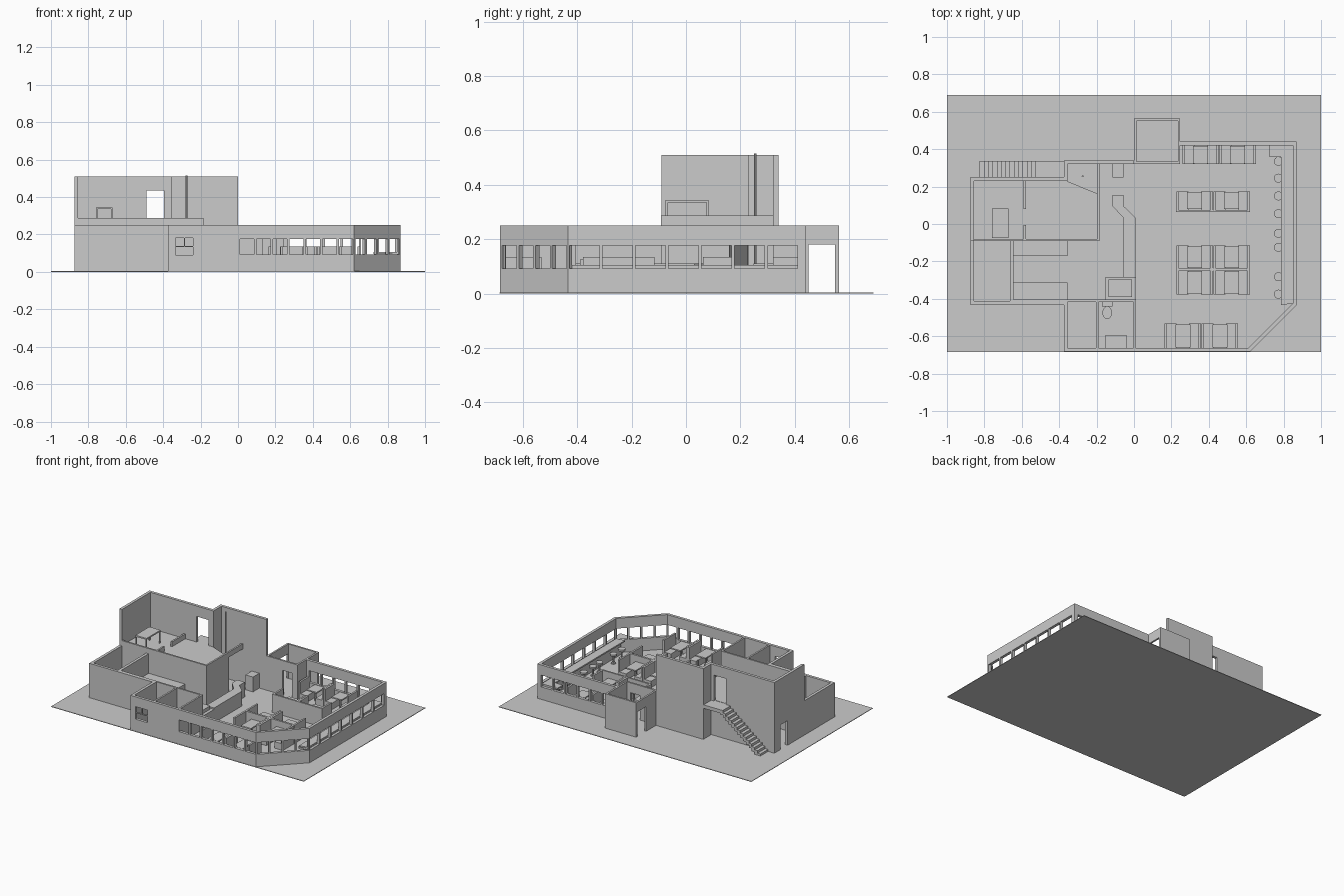
import bpy, bmesh, math
from mathutils import Matrix, Vector

if "Cube" in bpy.data.objects:
    bpy.data.objects.remove(bpy.data.objects["Cube"])

G, H, H2 = 0.004, 0.25, 0.51        # ground top, lower wall top, upper wall top
WIN = (0.093, 0.177)                # window band heights


def finish(name, bm):
    me = bpy.data.meshes.new(name)
    bm.to_mesh(me)
    bm.free()
    ob = bpy.data.objects.new(name, me)
    bpy.context.collection.objects.link(ob)
    return ob


def add_box(bm, b, m=Matrix()):
    x0, x1, y0, y1, z0, z1 = b
    c = Matrix.Translation(((x0 + x1) / 2, (y0 + y1) / 2, (z0 + z1) / 2))
    bmesh.ops.create_cube(bm, size=1, matrix=m @ c @ Matrix.Diagonal((x1 - x0, y1 - y0, z1 - z0, 1)))


def boxes(name, *bs):
    bm = bmesh.new()
    for b in bs:
        add_box(bm, b)
    return finish(name, bm)


def prism(name, pts, z0, z1):
    bm = bmesh.new()
    f = bm.faces.new([bm.verts.new((x, y, z0)) for x, y in pts])
    r = bmesh.ops.extrude_face_region(bm, geom=[f])
    bmesh.ops.translate(bm, vec=(0, 0, z1 - z0), verts=[v for v in r["geom"] if isinstance(v, bmesh.types.BMVert)])
    bmesh.ops.recalc_face_normals(bm, faces=bm.faces)
    return finish(name, bm)


def add_cyl(bm, x, y, z0, z1, r, n=16, sx=1, sy=1):
    bmesh.ops.create_cone(bm, cap_ends=True, segments=n, radius1=r, radius2=r, depth=z1 - z0,
                          matrix=Matrix.Translation((x, y, (z0 + z1) / 2)) @ Matrix.Diagonal((sx, sy, 1, 1)))


def wall(name, a, b, top=H, t=0.02, holes=(), base=0.0):
    """Wall from a to b, thickness to the left; holes are (start, end, low, high)."""
    a, b = Vector(a), Vector(b)
    d = b - a
    m = Matrix.Translation((a.x, a.y, 0)) @ Matrix.Rotation(math.atan2(d.y, d.x), 4, 'Z')
    bm = bmesh.new()
    s = 0.0
    for h0, h1, lo, hi in holes:
        if h0 > s:
            add_box(bm, (s, h0, 0, t, base, top), m)
        if lo > base:
            add_box(bm, (h0, h1, 0, t, base, lo), m)
        if hi < top:
            add_box(bm, (h0, h1, 0, t, hi, top), m)
        s = h1
    if d.length > s:
        add_box(bm, (s, d.length, 0, t, base, top), m)
    return finish(name, bm)


def panes(s0, s1, n, bar=0.012):
    step = (s1 - s0 + bar) / n
    return [(s0 + i * step, s0 + (i + 1) * step - bar, *WIN) for i in range(n)]


# ground
boxes("ground_slab", (-1, 1, -0.685, 0.69, 0, G))

# outer walls, counter-clockwise
wall("front_wall", (-0.375, -0.683), (0.62, -0.683),
     holes=[(0.04, 0.135, 0.09, 0.18)] + panes(0.385, 0.99, 7))
boxes("restroom_window_bars", (-0.29, -0.284, -0.678, -0.668, 0.135, 0.18),
      (-0.335, -0.24, -0.678, -0.668, 0.132, 0.138))
wall("corner_wall", (0.62, -0.683), (0.87, -0.433), holes=panes(0.01, 0.345, 4))
wall("right_wall", (0.87, -0.433), (0.87, 0.44), holes=panes(0.005, 0.843, 7))
wall("dining_back_wall", (0.87, 0.44), (0.245, 0.44), holes=panes(0.03, 0.6, 6))
wall("tall_back_wall", (0, 0.34), (-0.375, 0.34), H2)
wall("tall_return_wall", (-0.375, 0.34), (-0.375, 0.23), H2)
wall("kitchen_back_wall", (-0.355, 0.25), (-0.875, 0.25), H2, holes=[(0.04, 0.135, H, 0.435)])
wall("tall_left_wall", (-0.875, 0.25), (-0.875, -0.09), H2, holes=[(0.07, 0.15, 0, 0.18)])
wall("low_left_wall", (-0.875, -0.09), (-0.875, -0.433))
wall("kitchen_front_wall", (-0.875, -0.433), (-0.355, -0.433))
wall("restroom_left_wall", (-0.375, -0.43), (-0.375, -0.683))

# entry vestibule with doors on both sides
wall("vestibule_right_wall", (0.247, 0.32), (0.247, 0.563), t=0.013, holes=[(0.13, 0.228, 0, 0.18)])
wall("vestibule_back_wall", (0.247, 0.563), (0, 0.563), t=0.013)
wall("vestibule_left_wall", (0, 0.563), (0, 0.32), t=0.013, holes=[(0.015, 0.113, 0, 0.18)])
wall("vestibule_inner_wall", (0, 0.32), (0.247, 0.32), t=0.013, holes=[(0.13, 0.205, 0, 0.18)])

# interior partitions
wall("store_room_wall", (-0.643, -0.42), (-0.643, -0.08))
wall("kitchen_restroom_wall", (-0.643, -0.417), (0.008, -0.417), t=0.012)
wall("restroom_divider", (-0.19, -0.67), (-0.19, -0.41), t=0.012)
wall("restroom_right_wall", (0.008, -0.67), (0.008, -0.41), t=0.012)
wall("kitchen_rear_partition", (-0.86, -0.092), (-0.185, -0.092), t=0.012)
wall("kitchen_side_partition", (-0.185, -0.09), (-0.185, 0.16), t=0.012)
wall("pole_room_wall", (-0.19, 0.16), (-0.355, 0.228), t=0.01)

# upper floor, curb and low partition
prism("upper_floor", [(-0.86, -0.085), (-0.19, -0.085), (-0.19, 0.16), (-0.355, 0.228), (-0.355, 0.24), (-0.86, 0.24)],
      H - 0.006, H + 0.002)
boxes("upper_curb", (-0.86, -0.185, -0.092, -0.08, H, 0.287), (-0.197, -0.185, -0.09, 0.325, H, 0.287))
boxes("upper_low_partition", (-0.59, -0.578, 0.08, 0.235, H, 0.287), (-0.59, -0.578, -0.085, -0.005, H, 0.287))

# upstairs table
boxes("upstairs_table", (-0.76, -0.672, -0.075, 0.083, 0.335, 0.345),
      *[(x, x + 0.008, y, y + 0.008, H, 0.336) for x in (-0.76, -0.68) for y in (-0.075, 0.075)])

# sliding pole
bm = bmesh.new()
add_cyl(bm, -0.275, 0.255, 0, 0.515, 0.005, 10)
finish("pole", bm)

# outside stair and landing
n, x0, dx = 14, -0.825, 0.0229
boxes("outside_stairs", *[(x0 + i * dx, x0 + (i + 1) * dx, 0.25, 0.337,
                           max(0, (i - 0.8) * H / n), (i + 1) * H / n) for i in range(n)])
boxes("stair_landing", (x0 + n * dx, -0.375, 0.25, 0.337, H - 0.025, H))

# kitchen counters
boxes("rear_kitchen_counter", (-0.643, -0.355, -0.172, -0.09, 0, 0.11))
boxes("front_kitchen_counter", (-0.643, -0.355, -0.407, -0.312, 0, 0.11))

# service counter and end block
prism("service_counter", [(-0.115, 0.155), (-0.115, 0.095), (-0.055, 0.032), (-0.055, -0.285),
                          (0.01, -0.285), (0.01, 0.032), (-0.055, 0.095), (-0.055, 0.155)], 0, 0.11)
boxes("counter_end_block", (-0.115, -0.055, 0.248, 0.322, 0, 0.11))
boxes("register_stand", (-0.152, 0.01, -0.405, -0.284, 0, 0.1), (-0.135, -0.012, -0.39, -0.297, 0.1, 0.125))

# restroom fixtures
boxes("sink_counter", (-0.155, -0.038, -0.664, -0.595, 0, 0.09))
bm = bmesh.new()
add_box(bm, (-0.17, -0.115, -0.442, -0.418, 0.035, 0.09))
add_cyl(bm, -0.143, -0.474, 0.035, 0.052, 0.026, 16, 1, 1.3)
add_cyl(bm, -0.143, -0.465, 0, 0.036, 0.017, 12)
finish("toilet", bm)


# booths: two back-to-back bench and table sets per row
def booth_row(name, x, y0, y1):
    w = 0.198
    bm = bmesh.new()
    for k in range(2):
        for flip in (0, 1):
            o, s = (x + k * w + flip * w, -1 if flip else 1)
            for u0, u1, za, zb in ((0.001, 0.014, 0, 0.135), (0.014, 0.066, 0, 0.05)):
                a, b = sorted((o + s * u0, o + s * u1))
                add_box(bm, (a, b, y0, y1, za, zb))
        c, m = x + (k + 0.5) * w, (y0 + y1) / 2
        add_box(bm, (c - 0.04, c + 0.04, y0 + 0.004, y1 - 0.004, 0.083, 0.092))
        add_cyl(bm, c, m, 0, 0.084, 0.007, 8)
    finish(name, bm)


for name, x, y0, y1 in (("back_booths", 0.257, 0.32, 0.42), ("upper_booths", 0.225, 0.075, 0.175),
                        ("middle_booths", 0.225, -0.236, -0.115), ("lower_booths", 0.225, -0.378, -0.25),
                        ("front_booths", 0.162, -0.663, -0.532)):
    booth_row(name, x, y0, y1)
boxes("booth_dividers", (0.225, 0.621, 0.063, 0.075, 0, 0.135), (0.225, 0.621, -0.25, -0.236, 0, 0.135))

# window bar with stools
prism("window_bar_top", [(0.725, 0.42), (0.725, 0.358), (0.787, 0.358), (0.787, -0.433), (0.85, -0.425),
                         (0.85, 0.42)], 0.096, 0.106)
boxes("window_bar_base", (0.81, 0.852, -0.42, 0.42, 0, 0.096), (0.74, 0.82, 0.38, 0.42, 0, 0.096))
bm = bmesh.new()
for y in (0.335, 0.245, 0.15, 0.055, -0.05, -0.125, -0.282, -0.375):
    add_cyl(bm, 0.772, y, 0.062, 0.074, 0.024, 16)
    add_cyl(bm, 0.772, y, 0, 0.063, 0.006, 8)
    add_cyl(bm, 0.772, y, 0, 0.01, 0.016, 12)
finish("bar_stools", bm)
